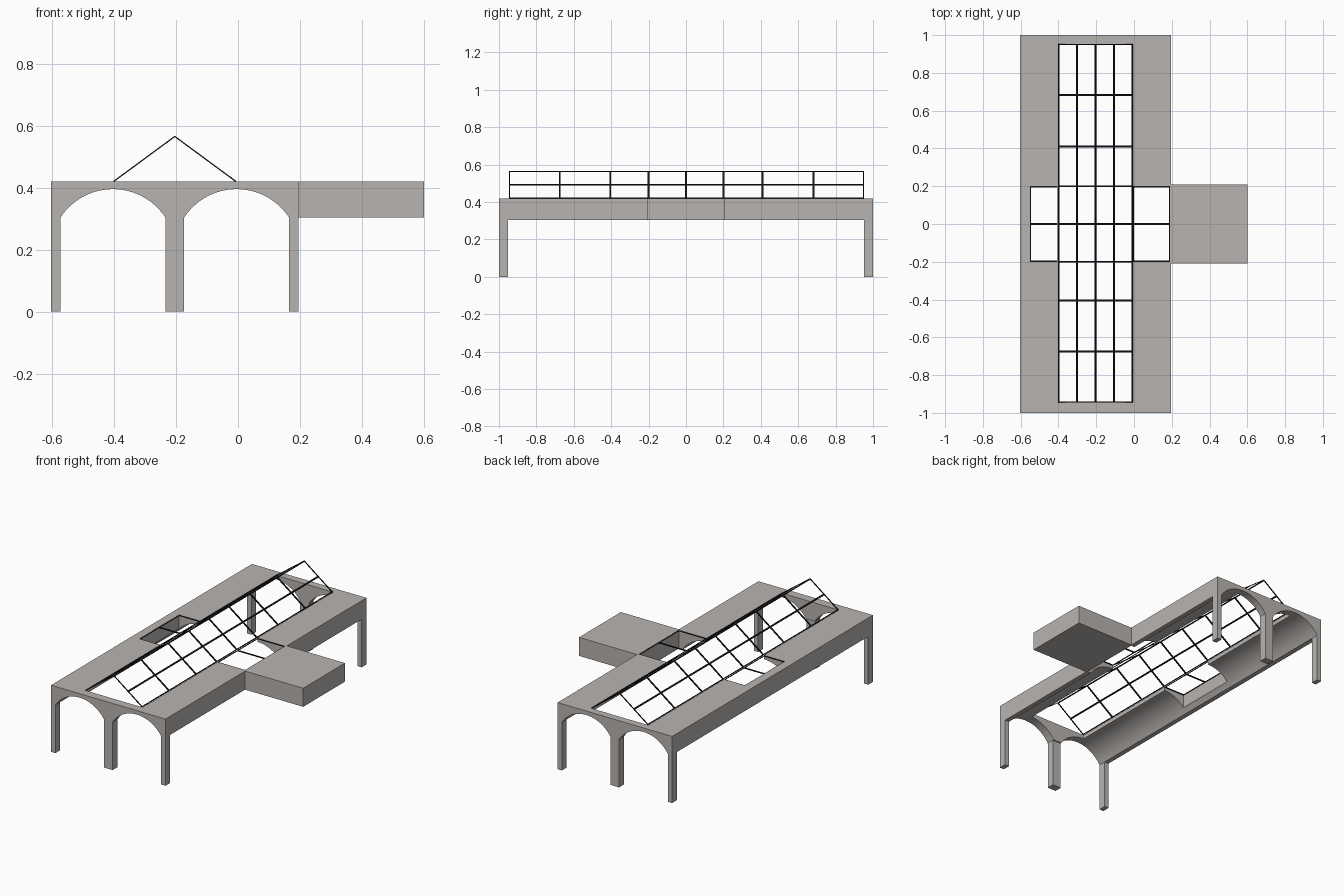
import bpy, bmesh, math
from mathutils import Vector

if "Cube" in bpy.data.objects:
    bpy.data.objects.remove(bpy.data.objects["Cube"])


def material(name, rgb):
    m = bpy.data.materials.new(name)
    m.diffuse_color = (*rgb, 1)
    m.use_nodes = True
    m.node_tree.nodes["Principled BSDF"].inputs["Base Color"].default_value = m.diffuse_color
    return m


CONCRETE = material("warm grey concrete", (0.48, 0.455, 0.435))
BLACK = material("black metal", (0.008, 0.008, 0.01))


def make_object(name, bm, mat):
    bmesh.ops.recalc_face_normals(bm, faces=bm.faces)
    me = bpy.data.meshes.new(name)
    bm.to_mesh(me)
    bm.free()
    me.materials.append(mat)
    ob = bpy.data.objects.new(name, me)
    bpy.context.collection.objects.link(ob)
    return ob


def prism(name, profile, y0, y1, mat):
    """Extrude an (x, z) outline along y."""
    bm = bmesh.new()
    face = bm.faces.new([bm.verts.new((x, y0, z)) for x, z in profile])
    new = bmesh.ops.extrude_face_region(bm, geom=[face])["geom"]
    bmesh.ops.translate(bm, vec=(0, y1 - y0, 0),
                        verts=[v for v in new if isinstance(v, bmesh.types.BMVert)])
    return make_object(name, bm, mat)


def box(name, x0, x1, y0, y1, z0, z1, mat=CONCRETE):
    return prism(name, [(x0, z0), (x1, z0), (x1, z1), (x0, z1)], y0, y1, mat)


def arch(x0, x1, spring, top, n=24):
    """Points of a shallow circular arch from x0 to x1."""
    half, rise = (x1 - x0) / 2, top - spring
    r = (half * half + rise * rise) / (2 * rise)
    a = math.asin(half / r)
    return [((x0 + x1) / 2 + r * math.sin(t), top - r + r * math.cos(t))
            for t in (-a + 2 * a * i / n for i in range(n + 1))]


def bar(bm, p, q, side, width=0.01, thick=0.004):
    """Flat bar from p to q; side is the direction of its width."""
    p, q = Vector(p), Vector(q)
    s = Vector(side).normalized()
    n = (q - p).cross(s).normalized() * thick / 2
    s = s * width / 2
    a, b = ([bm.verts.new(e + i * s + j * n) for i, j in ((-1, -1), (1, -1), (1, 1), (-1, 1))]
            for e in (p, q))
    bm.faces.new(a)
    bm.faces.new(b[::-1])
    for k in range(4):
        l = (k + 1) % 4
        bm.faces.new((a[k], a[l], b[l], b[k]))


TOP, SPRING, CROWN = 0.42, 0.303, 0.395
LEFT, RIGHT = -0.603, 0.195
MID = (LEFT + RIGHT) / 2
XL, XR = MID - 0.2, MID + 0.2      # long roof opening

# Twin vaulted roof with legs at both ends
outline = ([(LEFT, TOP), (LEFT, 0), (-0.573, 0)] + arch(-0.573, MID - 0.03, SPRING, CROWN)
           + [(MID - 0.03, 0), (MID + 0.03, 0)] + arch(MID + 0.03, 0.165, SPRING, CROWN)
           + [(0.165, 0), (RIGHT, 0), (RIGHT, TOP)])
roof = prism("vaulted_roof", outline, -1, 1, CONCRETE)

# Openings: between the legs, the long skylight and the cross skylight
cutters = [box("side_cutter", -0.7, 0.3, -0.953, 0.953, -0.1, SPRING),
           box("skylight_cutter", XL, XR, -0.945, 0.953, -0.1, 0.6),
           box("cross_cutter", -0.55, 0.19, -0.2, 0.2, -0.1, 0.6)]
bpy.context.view_layer.objects.active = roof
for c in cutters:
    c.hide_render = True
    mod = roof.modifiers.new("cut", "BOOLEAN")
    mod.operation, mod.solver, mod.object = "DIFFERENCE", "EXACT", c
    bpy.ops.object.modifier_apply(modifier=mod.name)
for c in cutters:
    bpy.data.objects.remove(c)
bpy.ops.object.select_all(action="DESELECT")
roof.select_set(True)
bpy.ops.object.shade_smooth_by_angle(angle=math.radians(25))

# Solid side canopy
box("side_canopy", RIGHT, 0.6, -0.208, 0.208, SPRING, TOP)

# Gabled skylight frame
RIDGE = 0.565
Y0, Y1 = -0.943, 0.95
bm = bmesh.new()
for base in (XL + 0.003, XR - 0.003):
    slope = (MID - base, 0, RIDGE - TOP)
    foot, head = Vector((base, 0, TOP)), Vector((MID, 0, RIDGE))
    for y in (Y0, -0.675, -0.405, -0.2, 0, 0.2, 0.41, 0.682, Y1):
        w = 0.006 if y in (Y0, Y1) else 0.01
        bar(bm, (base, y, TOP), (MID, y, RIDGE), (0, 1, 0), w)
    for t, w in ((0.01, 0.006), (0.5, 0.01), (0.99, 0.006)):
        p = foot.lerp(head, t)
        bar(bm, (p.x, Y0, p.z), (p.x, Y1, p.z), slope, w)
make_object("gable_skylight_frame", bm, BLACK)

# Flat frames over the two arms of the cross skylight
bm = bmesh.new()
for xa, xb in ((-0.55, XL), (XR, 0.19)):
    for y in (-0.197, 0, 0.197):
        bar(bm, (xa, y, TOP - 0.003), (xb, y, TOP - 0.003), (0, 1, 0), 0.01 if y == 0 else 0.006)
    for x in (xa + 0.002, xb - 0.002):
        bar(bm, (x, -0.2, TOP - 0.003), (x, 0.2, TOP - 0.003), (1, 0, 0), 0.004)
make_object("cross_skylight_frame", bm, BLACK)
